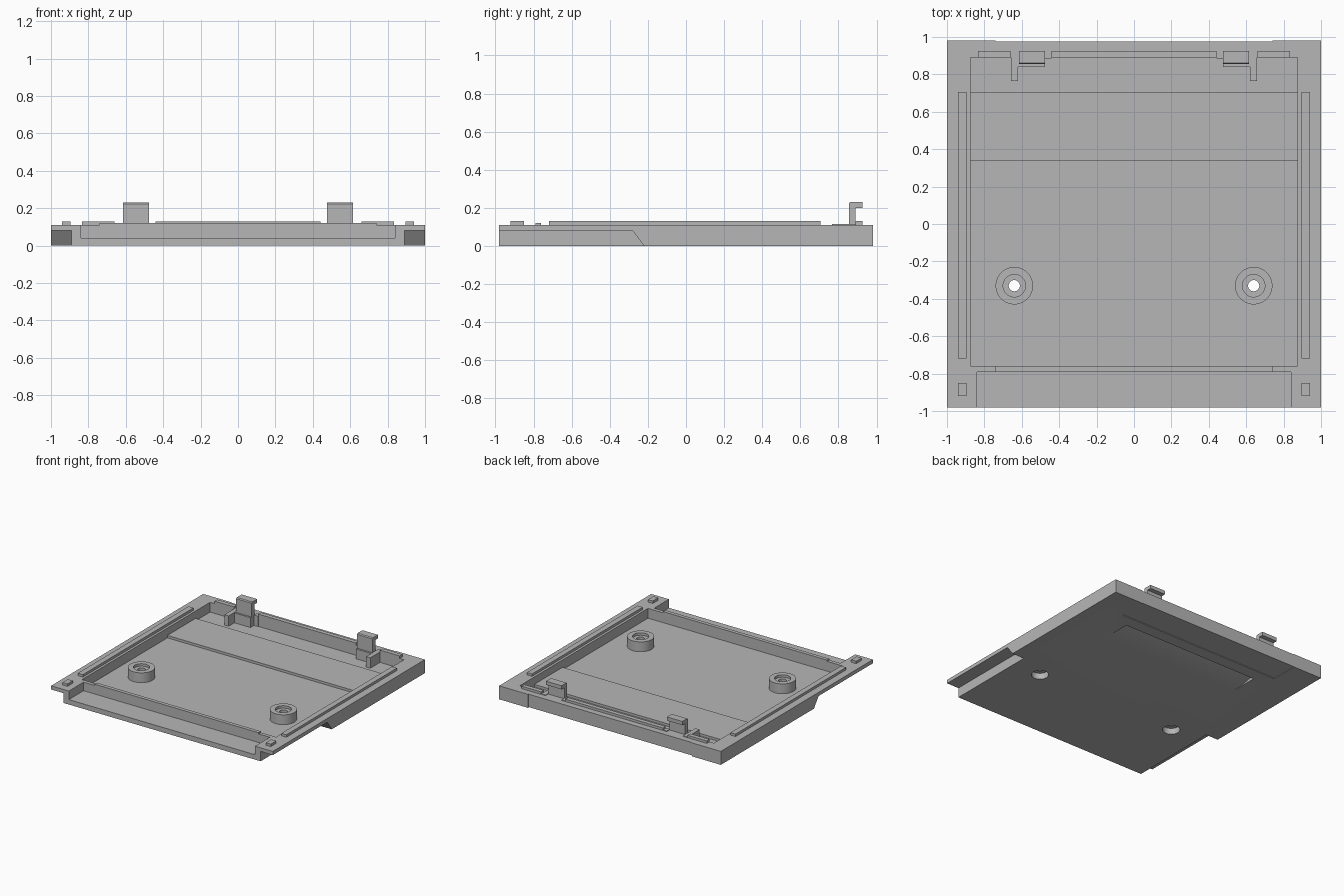
import bpy
import bmesh

if "Cube" in bpy.data.objects:
    bpy.data.objects.remove(bpy.data.objects["Cube"], do_unlink=True)

grey = bpy.data.materials.new("mid_grey_plastic")
grey.use_nodes = True
GREY = (0.47, 0.47, 0.47, 1)
grey.diffuse_color = GREY
grey.node_tree.nodes["Principled BSDF"].inputs["Base Color"].default_value = GREY


def finish(name, bm):
    bmesh.ops.recalc_face_normals(bm, faces=bm.faces)
    mesh = bpy.data.meshes.new(name)
    bm.to_mesh(mesh)
    bm.free()
    mesh.materials.append(grey)
    obj = bpy.data.objects.new(name, mesh)
    bpy.context.collection.objects.link(obj)
    return obj


def prism(name, x0, x1, profile):
    """Extrude a (y, z) profile from x0 to x1."""
    bm = bmesh.new()
    face = bm.faces.new([bm.verts.new((x0, y, z)) for y, z in profile])
    new = bmesh.ops.extrude_face_region(bm, geom=[face])["geom"]
    verts = [v for v in new if isinstance(v, bmesh.types.BMVert)]
    bmesh.ops.translate(bm, verts=verts, vec=(x1 - x0, 0, 0))
    return finish(name, bm)


def box(name, x0, x1, y0, y1, z0, z1):
    return prism(name, x0, x1, [(y0, z0), (y1, z0), (y1, z1), (y0, z1)])


def cylinder(name, x, y, radius, z0, z1):
    bm = bmesh.new()
    bmesh.ops.create_cone(bm, cap_ends=True, segments=48, radius1=radius,
                          radius2=radius, depth=z1 - z0)
    bmesh.ops.translate(bm, verts=bm.verts, vec=(x, y, (z0 + z1) / 2))
    return finish(name, bm)


def cut(target, cutters):
    """Subtract each cutter from the target, then discard the cutters."""
    for cutter in cutters:
        cutter.hide_render = True
        mod = target.modifiers.new("cut", "BOOLEAN")
        mod.operation = "DIFFERENCE"
        mod.solver = "EXACT"
        mod.object = cutter
        bpy.context.view_layer.objects.active = target
        bpy.ops.object.modifier_apply(modifier=mod.name)
        bpy.data.objects.remove(cutter, do_unlink=True)


def smooth(obj):
    bpy.ops.object.select_all(action="DESELECT")
    obj.select_set(True)
    bpy.context.view_layer.objects.active = obj
    bpy.ops.object.shade_smooth_by_angle(angle=0.5)


def screw_cutters(x):
    return [cylinder("hole_cutter", x, -0.33, 0.03, -0.1, 0.2),
            cylinder("top_bore_cutter", x, -0.33, 0.06, 0.09, 0.2),
            cylinder("bottom_bore_cutter", x, -0.33, 0.065, -0.1, 0.05)]


# Tray body with a stepped floor
tray = box("tray", -1, 1, -0.98, 0.98, 0, 0.11)
cut(tray, [
    prism("cavity_cutter", -0.875, 0.875,
          [(-0.76, 0.03), (0.34, 0.03), (0.34, 0.05), (0.705, 0.05),
           (0.705, 0.03), (0.89, 0.03), (0.89, 0.2), (-0.76, 0.2)]),
    box("front_ledge_cutter", -0.84, 0.84, -1.1, -0.79, 0.04, 0.2),
    # Finger scoop under the floor
    prism("scoop_cutter", -0.62, 0.62,
          [(0.42, -0.02), (0.42, 0), (0.47, 0.003), (0.53, 0.009),
           (0.58, 0.017), (0.62, 0.026), (0.65, 0.034), (0.65, -0.02)]),
    # Shallow relief on the back edge and underside
    box("back_relief_cutter", -0.74, 0.74, 0.975, 1.1, -0.1, 0.2),
    box("under_relief_cutter", -0.74, 0.74, 0.75, 1.1, -0.1, 0.005),
])

for side, s in (("right", -1), ("left", 1)):
    def span(a, b):
        return min(s * a, s * b), max(s * a, s * b)

    # Side undercut with a sloped end
    cut(tray, [prism("undercut_cutter", *span(0.89, 1.1),
                     [(-1.1, -0.1), (-0.145, -0.1), (-0.28, 0.08), (-1.1, 0.08)])])

    # Screw boss, bored from above and below
    cut(tray, screw_cutters(s * 0.64))
    boss = cylinder(side + "_screw_boss", s * 0.64, -0.33, 0.1, 0.028, 0.11)
    cut(boss, screw_cutters(s * 0.64))
    smooth(boss)

    # Raised rail, corner pad and rear strip on the rim
    box(side + "_rail", *span(0.895, 0.94), -0.72, 0.705, 0.105, 0.13)
    box(side + "_corner_pad", *span(0.895, 0.94), -0.92, -0.85, 0.105, 0.13)
    box(side + "_rear_strip", *span(0.66, 0.835), 0.89, 0.925, 0.105, 0.13)

    # Snap clip with its base and support rib
    prism(side + "_clip", *span(0.475, 0.615),
          [(0.855, 0.03), (0.89, 0.03), (0.89, 0.2), (0.925, 0.2),
           (0.925, 0.23), (0.862, 0.23), (0.855, 0.223)])
    box(side + "_clip_base", *span(0.475, 0.625), 0.84, 0.895, 0.03, 0.11)
    box(side + "_clip_rib", *span(0.62, 0.658), 0.765, 0.925, 0.03, 0.115)
    box(side + "_clip_stop", *span(0.44, 0.475), 0.885, 0.925, 0.03, 0.115)

smooth(tray)

# Centre rear strip and low front rib
box("centre_rear_strip", -0.44, 0.44, 0.89, 0.925, 0.105, 0.13)
box("front_rib", -0.74, 0.74, -0.79, -0.76, 0.105, 0.12)
